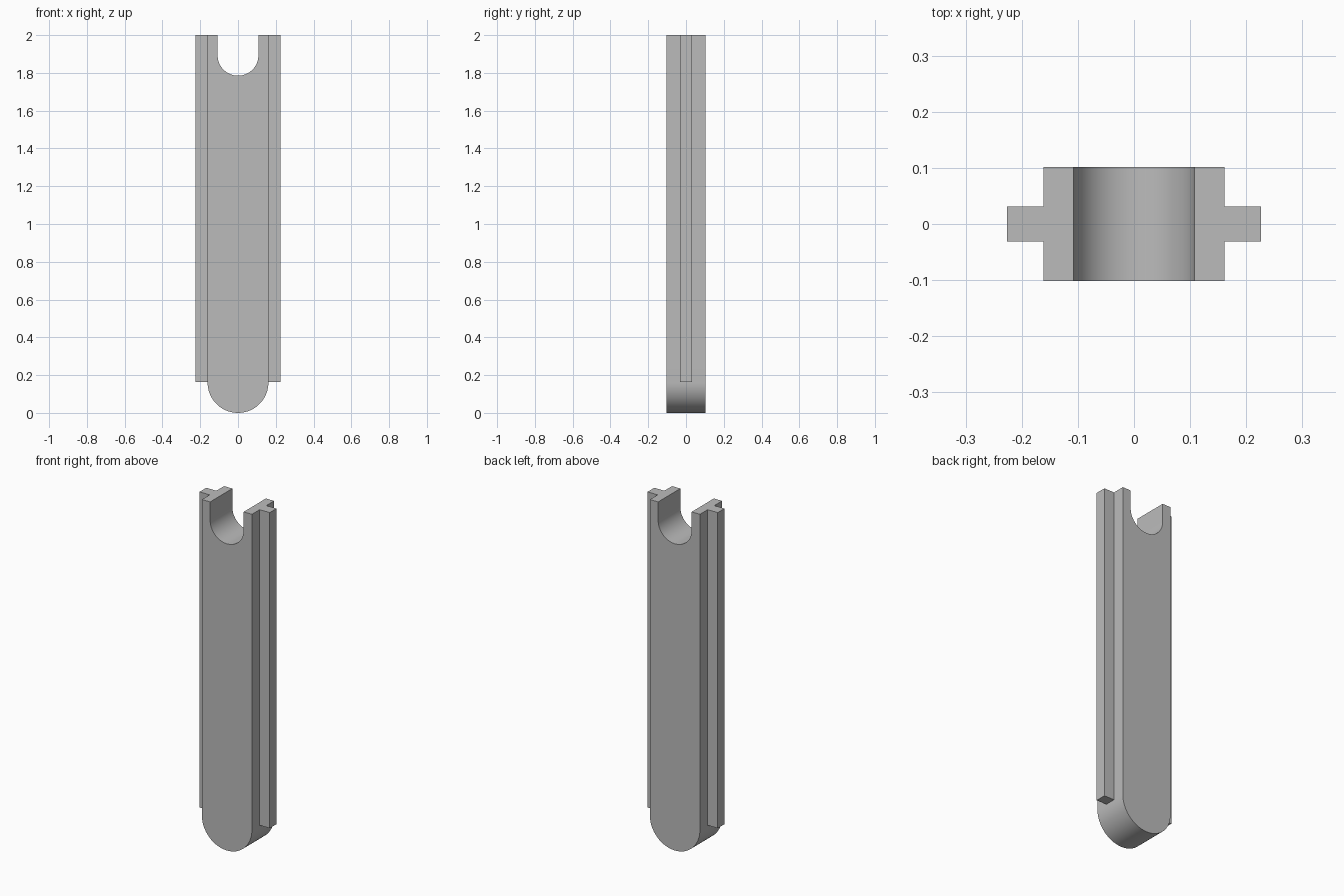
import bpy
import bmesh
from math import pi, cos, sin, radians

if "Cube" in bpy.data.objects:
    bpy.data.objects.remove(bpy.data.objects["Cube"], do_unlink=True)

HEIGHT = 2.0
BODY_RADIUS, BODY_HALF_DEPTH = 0.161, 0.102
NOTCH_RADIUS, NOTCH_CENTRE = 0.108, 1.893
RAIL_EDGE, RAIL_HALF_DEPTH, RAIL_BOTTOM = 0.226, 0.031, 0.163
SEGMENTS = 48

grey = bpy.data.materials.new("plain grey")
grey.use_nodes = True
colour = (0.5, 0.5, 0.5, 1)
grey.diffuse_color = colour
grey.node_tree.nodes["Principled BSDF"].inputs["Base Color"].default_value = colour


def lower_arc(radius, centre_z):
    """Half circle through its lowest point, from -x to +x."""
    angles = [pi + pi * i / SEGMENTS for i in range(SEGMENTS + 1)]
    return [(radius * cos(a), centre_z + radius * sin(a)) for a in angles]


def extrude_profile(name, outline, half_depth):
    """Extrude an outline in the xz plane symmetrically along y."""
    bm = bmesh.new()
    face = bm.faces.new([bm.verts.new((x, -half_depth, z)) for x, z in outline])
    result = bmesh.ops.extrude_face_region(bm, geom=[face])
    verts = [g for g in result["geom"] if isinstance(g, bmesh.types.BMVert)]
    bmesh.ops.translate(bm, verts=verts, vec=(0, 2 * half_depth, 0))
    bmesh.ops.recalc_face_normals(bm, faces=bm.faces)
    mesh = bpy.data.meshes.new(name)
    bm.to_mesh(mesh)
    bm.free()
    mesh.materials.append(grey)
    obj = bpy.data.objects.new(name, mesh)
    bpy.context.collection.objects.link(obj)
    return obj


# Body with a rounded foot and a U-shaped notch in the top
foot = lower_arc(BODY_RADIUS, BODY_RADIUS)
notch = lower_arc(NOTCH_RADIUS, NOTCH_CENTRE)[::-1]
outline = (foot + [(BODY_RADIUS, HEIGHT), (NOTCH_RADIUS, HEIGHT)]
           + notch + [(-NOTCH_RADIUS, HEIGHT), (-BODY_RADIUS, HEIGHT)])
body = extrude_profile("body", outline, BODY_HALF_DEPTH)
bpy.ops.object.select_all(action="DESELECT")
body.select_set(True)
bpy.context.view_layer.objects.active = body
bpy.ops.object.shade_smooth_by_angle(angle=radians(30))

# Guide rails along both sides
for name, side in (("left_rail", 1), ("right_rail", -1)):
    inner, outer = side * BODY_RADIUS, side * RAIL_EDGE
    extrude_profile(name, [(inner, RAIL_BOTTOM), (outer, RAIL_BOTTOM),
                           (outer, HEIGHT), (inner, HEIGHT)], RAIL_HALF_DEPTH)
